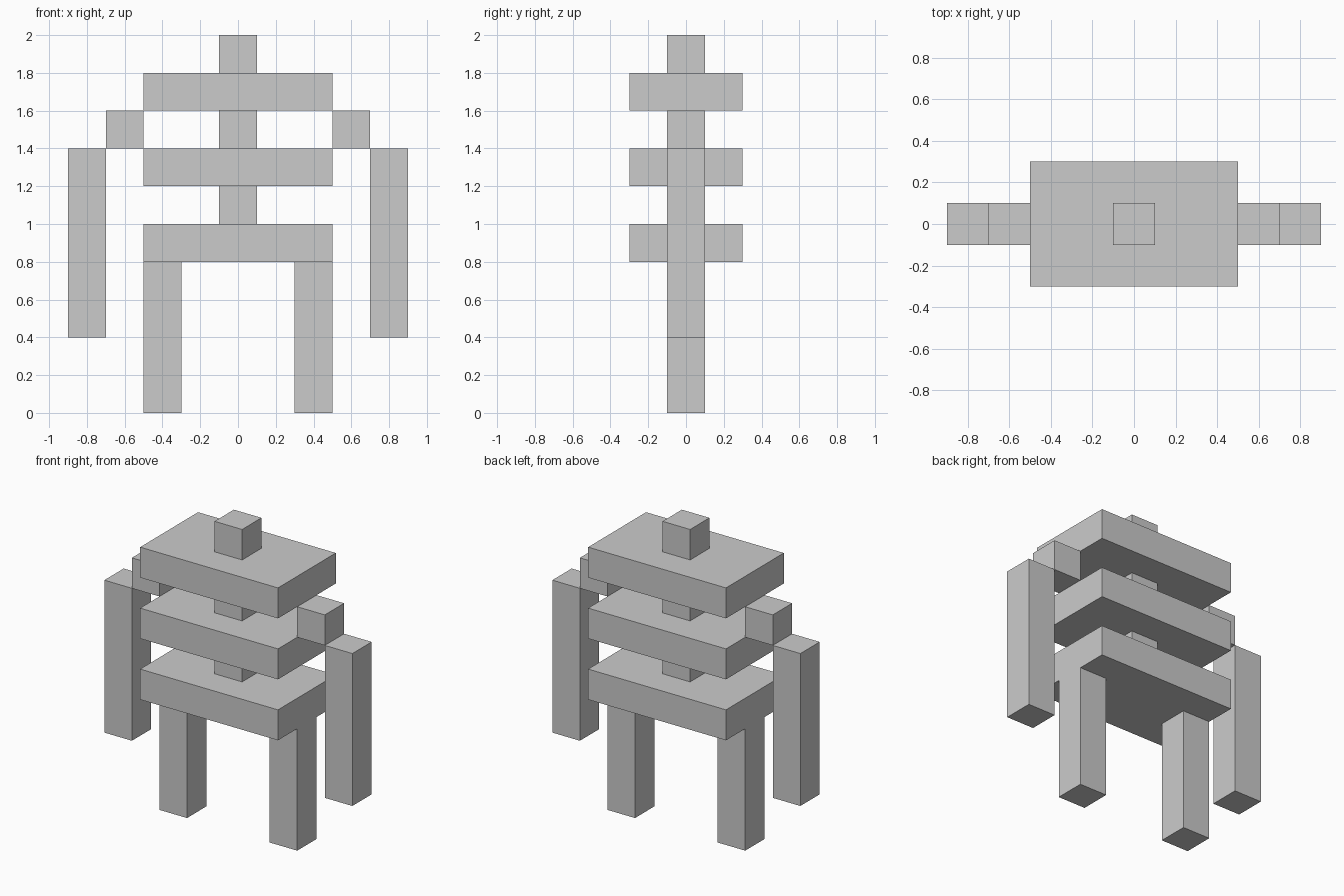
import bpy
import bmesh
from mathutils import Matrix

if "Cube" in bpy.data.objects:
    bpy.data.objects.remove(bpy.data.objects["Cube"])


def box(name, x, y, z):
    """Box spanning the given (min, max) range on each axis."""
    bm = bmesh.new()
    bmesh.ops.create_cube(bm, size=1)
    spans = (x, y, z)
    size = [b - a for a, b in spans]
    centre = [(a + b) / 2 for a, b in spans]
    bmesh.ops.scale(bm, vec=size, verts=bm.verts)
    mesh = bpy.data.meshes.new(name)
    bm.to_mesh(mesh)
    bm.free()
    obj = bpy.data.objects.new(name, mesh)
    obj.matrix_world = Matrix.Translation(centre)
    bpy.context.collection.objects.link(obj)
    return obj


T = (-0.1, 0.1)  # common bar thickness

# Stacked body slabs
for name, z in (("hip_slab", 0.8), ("waist_slab", 1.2), ("chest_slab", 1.6)):
    box(name, (-0.5, 0.5), (-0.3, 0.3), (z, z + 0.2))

# Spine blocks between the slabs, and the head on top
for name, z in (("lower_spine", 1.0), ("upper_spine", 1.4), ("head", 1.8)):
    box(name, T, T, (z, z + 0.2))

# Paired limbs
for side, s in (("right", 1), ("left", -1)):
    for part, x0, z in (("leg", 0.3, (0.0, 0.8)),
                        ("shoulder", 0.5, (1.4, 1.6)),
                        ("arm", 0.7, (0.4, 1.4))):
        box(f"{side}_{part}", sorted((s * x0, s * (x0 + 0.2))), T, z)
